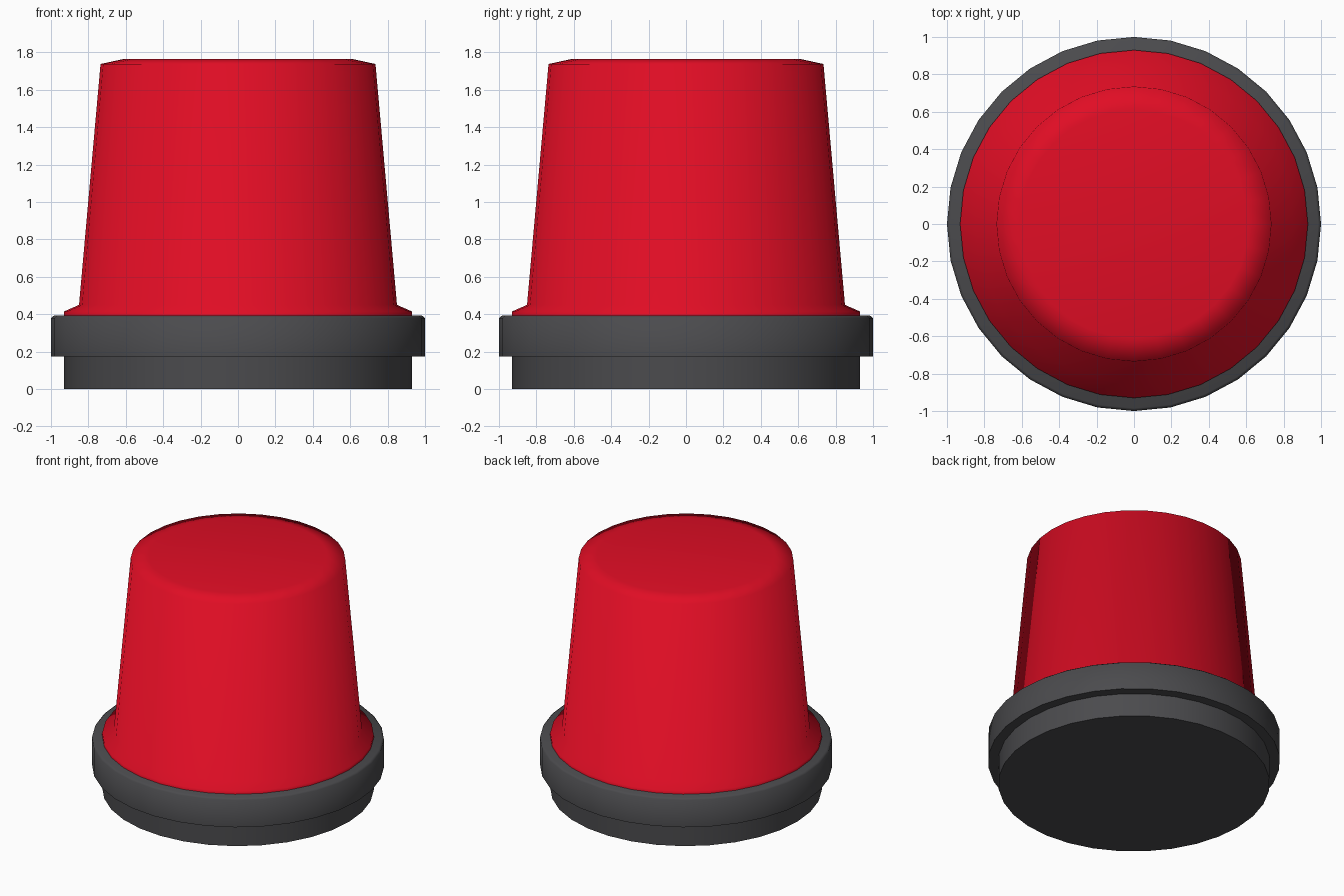
import bpy, math

SIDES = 32

cube = bpy.data.objects.get("Cube")
if cube:
    bpy.data.objects.remove(cube, do_unlink=True)


def material(name, colour):
    mat = bpy.data.materials.new(name)
    mat.use_nodes = True
    mat.diffuse_color = colour
    mat.node_tree.nodes["Principled BSDF"].inputs["Base Color"].default_value = colour
    return mat


def lathe(name, profile, mat, smooth_angle):
    """Turn a (radius, height) profile around z and cap both ends."""
    verts = [(r * math.cos(math.tau * i / SIDES), r * math.sin(math.tau * i / SIDES), z)
             for r, z in profile for i in range(SIDES)]
    faces = [(k * SIDES + i, k * SIDES + (i + 1) % SIDES,
              (k + 1) * SIDES + (i + 1) % SIDES, (k + 1) * SIDES + i)
             for k in range(len(profile) - 1) for i in range(SIDES)]
    faces.append(tuple(reversed(range(SIDES))))
    faces.append(tuple(range(len(verts) - SIDES, len(verts))))
    mesh = bpy.data.meshes.new(name)
    mesh.from_pydata(verts, [], faces)
    mesh.materials.append(mat)
    obj = bpy.data.objects.new(name, mesh)
    bpy.context.collection.objects.link(obj)
    bpy.ops.object.select_all(action="DESELECT")
    obj.select_set(True)
    bpy.context.view_layer.objects.active = obj
    bpy.ops.object.shade_smooth_by_angle(angle=math.radians(smooth_angle))
    return obj


red = material("lens red", (0.75, 0.004, 0.018, 1))
grey = material("housing grey", (0.07, 0.07, 0.075, 1))

# Narrow foot under the collar
lathe("base_foot", [(0.93, 0), (0.93, 0.18)], grey, 60)

# Wide collar with a softened upper rim
lathe("base_collar", [(1, 0.175), (1, 0.38), (0.985, 0.392)], grey, 60)

# Tapered lens with a sloped flange and a chamfered crown
lathe("lens", [(0.93, 0.385), (0.93, 0.415), (0.85, 0.45),
               (0.735, 1.738), (0.61, 1.765)], red, 80)
